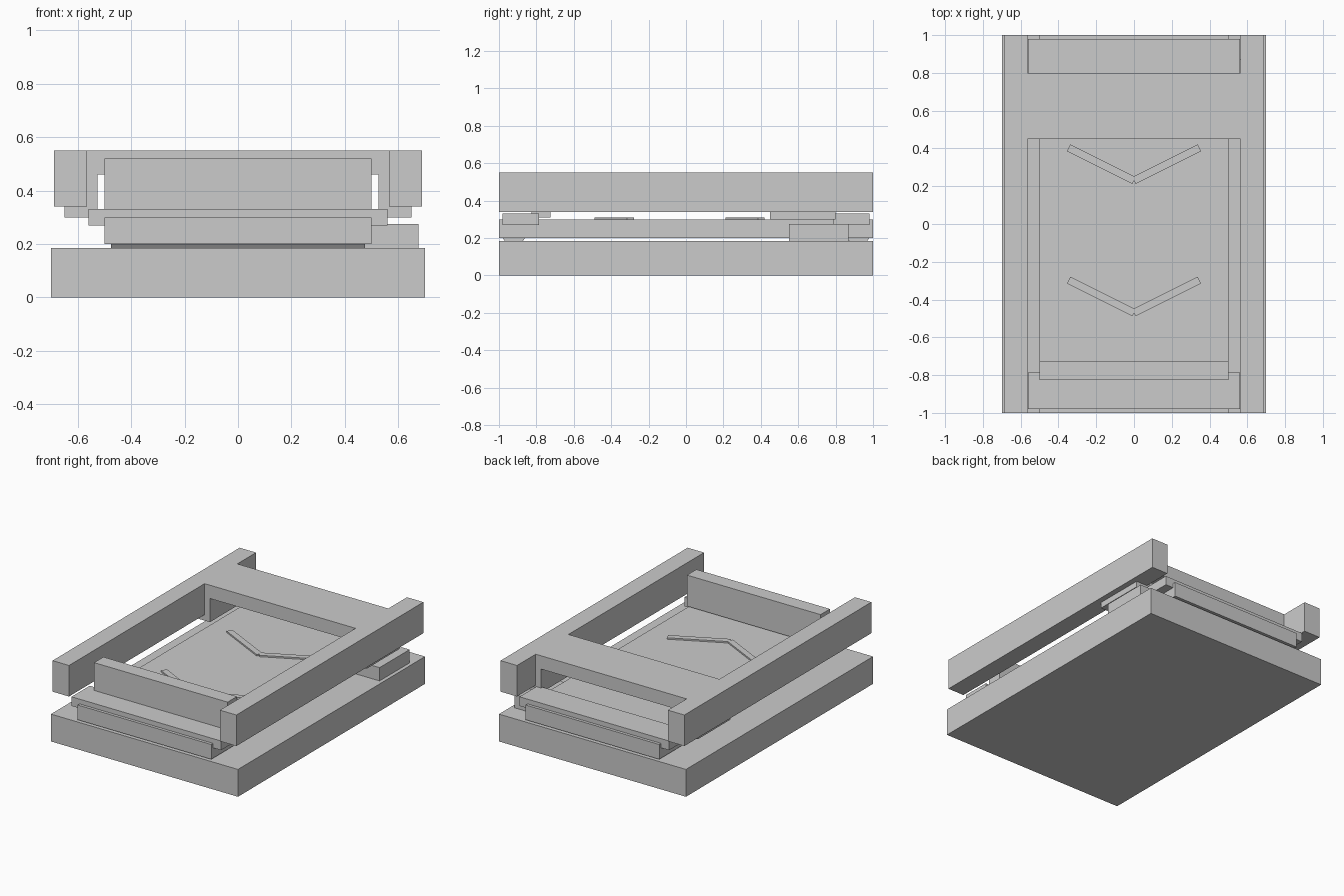
import bpy
from math import atan2
from mathutils import Vector

if "Cube" in bpy.data.objects:
    bpy.data.objects.remove(bpy.data.objects["Cube"])


def mesh(name, verts, faces):
    me = bpy.data.meshes.new(name)
    me.from_pydata(verts, [], faces)
    ob = bpy.data.objects.new(name, me)
    bpy.context.collection.objects.link(ob)
    return ob


FACES = [(0, 3, 2, 1), (4, 5, 6, 7), (0, 1, 5, 4),
         (1, 2, 6, 5), (2, 3, 7, 6), (3, 0, 4, 7)]


def box(name, x, y, z, taper=0.0):
    """Box from (min, max) ranges; taper narrows the bottom in y."""
    v = [(x[i], y[j] + (taper if j == 0 else -taper) * (k == 0), z[k])
         for k in (0, 1) for i, j in ((0, 0), (1, 0), (1, 1), (0, 1))]
    return mesh(name, v, FACES)


def sides(name, x, y, z):
    """Mirrored pair of boxes about x = 0."""
    box(name + "_right", x, y, z)
    box(name + "_left", (-x[1], -x[0]), y, z)


# Ground block
box("base", (-0.7, 0.7), (-1, 1), (0, 0.185))

# Inner bed with narrow feet under both ends
box("bed", (-0.5, 0.5), (-1, 1), (0.2, 0.3))
box("front_foot", (-0.475, 0.475), (-0.98, -0.86), (0.18, 0.2), 0.015)
box("back_foot", (-0.475, 0.475), (0.86, 0.98), (0.18, 0.2), 0.015)

# End plates lying across the bed
box("front_plate", (-0.56, 0.56), (-0.98, -0.785), (0.27, 0.332))
box("back_plate", (-0.56, 0.56), (0.785, 0.98), (0.27, 0.332))

# Upright bar at the front and drive box on the right
box("front_bar", (-0.5, 0.5), (-0.825, -0.725), (0.31, 0.52))
box("drive_box", (0.475, 0.675), (0.55, 0.87), (0.185, 0.275))

# Side rails with the bridge joining them
sides("side_rail", (0.565, 0.688), (-1, 1), (0.34, 0.55))
sides("bridge_leg", (0.525, 0.65), (0.45, 0.8), (0.3, 0.5495))
box("bridge_top", (-0.565, 0.565), (0.45, 0.8), (0.46, 0.55))

# Chevron marks on the bed
for label, y0 in (("front", -0.47), ("back", 0.23)):
    for side, s in (("right", 1), ("left", -1)):
        ob = box(f"{label}_chevron_{side}", (-0.1935, 0.1935), (-0.02, 0.02), (-0.01, 0.01))
        ob.location = Vector((s * 0.173, y0 + 0.0865, 0.3))
        ob.rotation_euler.z = s * atan2(0.173, 0.346)
